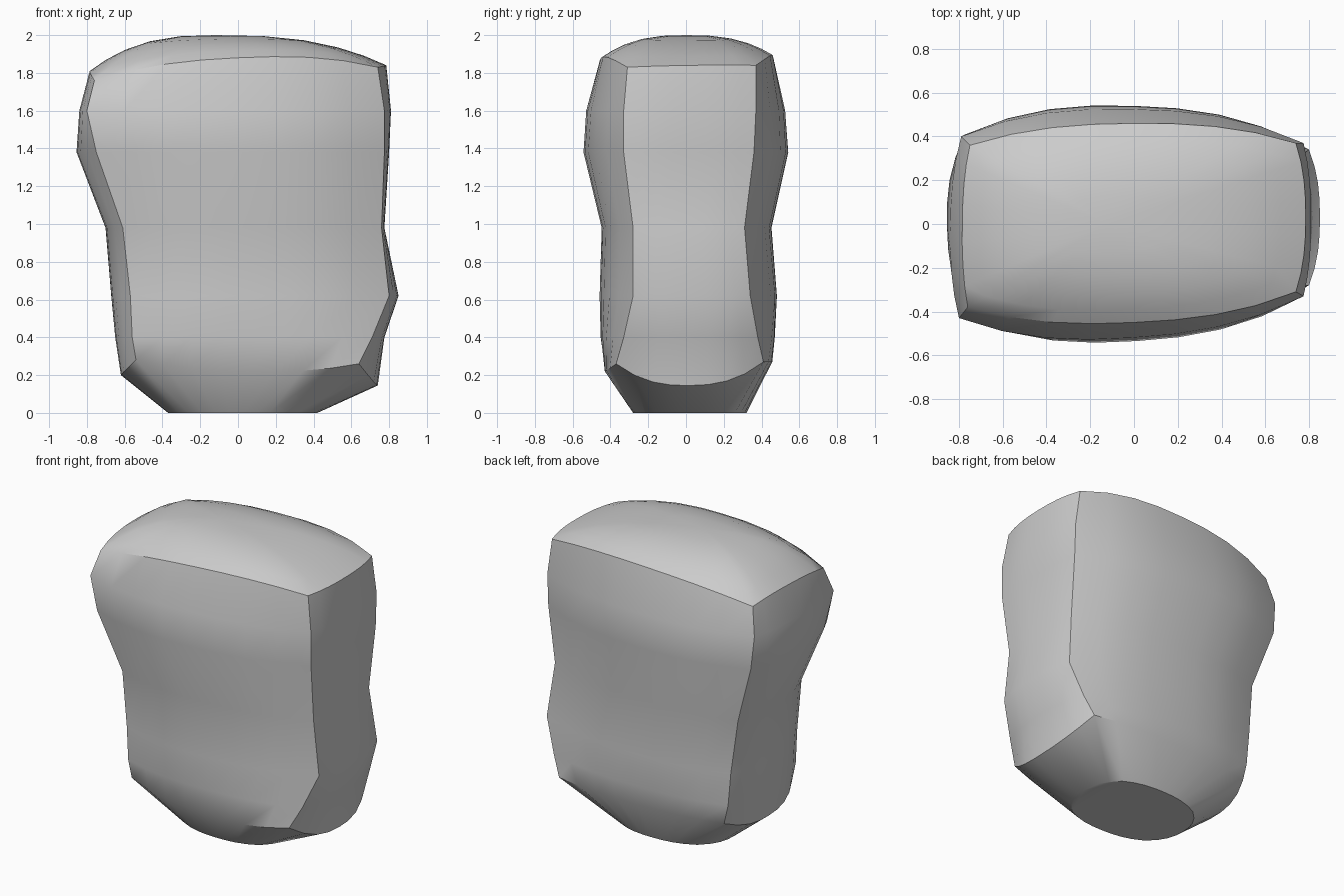
import bpy, bmesh
from mathutils import Vector

if "Cube" in bpy.data.objects:
    bpy.data.objects.remove(bpy.data.objects["Cube"])

SEG = 8  # points along each of the four sides


def ring(corners, mids, p=2.5):
    """Rounded four-sided loop: bowed sides between front-left, front-right, back-right, back-left."""
    pts = []
    for i in range(4):
        a, b, m = Vector(corners[i]), Vector(corners[(i + 1) % 4]), Vector(mids[i])
        bulge = m - (a + b) / 2
        for k in range(SEG):
            t = k / SEG
            pts.append(a.lerp(b, t) + bulge * (1 - abs(2 * t - 1) ** p))
    return pts


def level(z, xl, xr, yf, yb, lf, rf, rb, lb):
    """Horizontal slice from its extents and corner positions."""
    mids = [((lf[0] + rf[0]) / 2, yf, z), (xr, (rf[1] + rb[1]) / 2, z),
            ((lb[0] + rb[0]) / 2, yb, z), (xl, (lf[1] + lb[1]) / 2, z)]
    return ring([(*c, z) for c in (lf, rf, rb, lb)], mids)


# flat foot and the uneven lower rim
rings = [level(0.0, -.37, .42, -.28, .32, (-.26, -.21), (.31, -.22), (.31, .26), (-.26, .25))]
rings.append(ring(
    [(-.54, -.36, .28), (.64, -.37, .26), (.66, .41, .27), (-.55, .38, .27)],
    [(.05, -.43, .22), (.74, .02, .145), (.05, .455, .27), (-.62, 0, .2)]))

# waisted body
for row in (
    (0.40, -.65, .775, -.45, .47, (-.56, -.37), (.71, -.33), (.72, .38), (-.58, .38)),
    (0.62, -.67, .85, -.45, .48, (-.57, -.37), (.80, -.28), (.80, .34), (-.60, .38)),
    (0.98, -.70, .775, -.44, .45, (-.61, -.36), (.76, -.28), (.76, .31), (-.64, .36)),
    (1.38, -.855, .80, -.535, .54, (-.75, -.43), (.775, -.33), (.775, .36), (-.77, .41)),
    (1.60, -.84, .81, -.52, .525, (-.80, -.43), (.775, -.33), (.775, .37), (-.79, .40)),
):
    rings.append(level(*row))

# upper rim, then the domed crown
rim = ring(
    [(-.76, -.38, 1.76), (.74, -.31, 1.83), (.74, .37, 1.84), (-.75, .36, 1.78)],
    [(0, -.45, 1.88), (.785, .03, 1.84), (0, .46, 1.89), (-.785, 0, 1.81)])
rings.append(rim)
peak = Vector((-.12, 0, 2.0))
for s in (.87, .72, .52, .28):
    loop = []
    for v in rim:
        q = peak.lerp(v, s)
        q.z = 2.0 - (2.0 - v.z) * s ** 2.7
        loop.append(q)
    rings.append(loop)

# skin the loops
bm = bmesh.new()
loops = [[bm.verts.new(p) for p in r] for r in rings]
n = 4 * SEG
for a, b in zip(loops, loops[1:]):
    for i in range(n):
        j = (i + 1) % n
        bm.faces.new((a[i], a[j], b[j], b[i]))
bm.faces.new(loops[0][::-1])
top = bm.verts.new(peak)
for i in range(n):
    bm.faces.new((loops[-1][i], loops[-1][(i + 1) % n], top))
bmesh.ops.recalc_face_normals(bm, faces=bm.faces)

mesh = bpy.data.meshes.new("boulder")
bm.to_mesh(mesh)
bm.free()
boulder = bpy.data.objects.new("boulder", mesh)
bpy.context.collection.objects.link(boulder)
bpy.context.view_layer.objects.active = boulder
boulder.select_set(True)
bpy.ops.object.shade_smooth_by_angle(angle=0.6)
